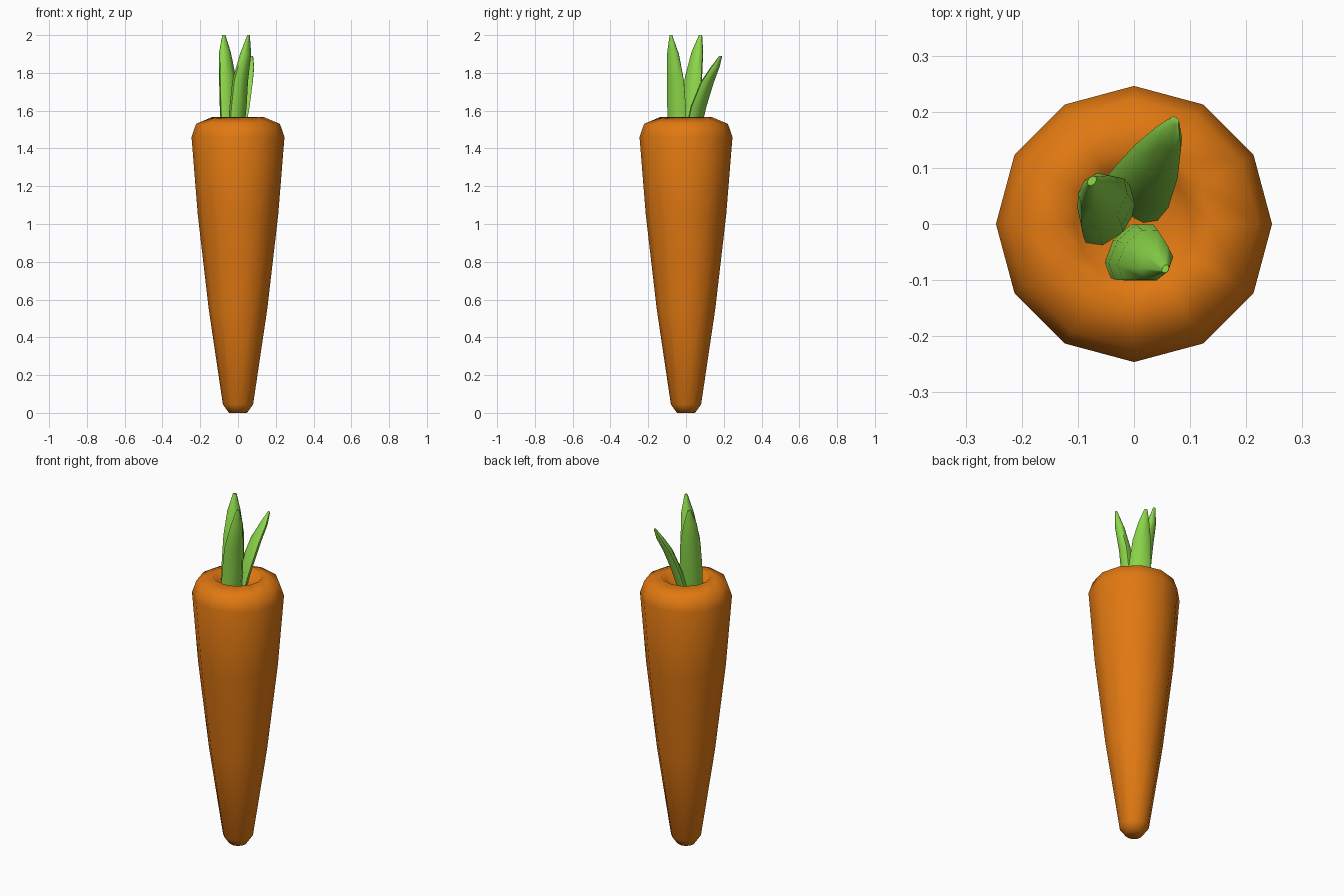
import bpy, bmesh
from math import sin, cos, pi, radians

if "Cube" in bpy.data.objects:
    bpy.data.objects.remove(bpy.data.objects["Cube"])


def material(name, color):
    mat = bpy.data.materials.new(name)
    mat.diffuse_color = color
    mat.use_nodes = True
    mat.node_tree.nodes["Principled BSDF"].inputs["Base Color"].default_value = mat.diffuse_color
    return mat


def loft(name, rings, mat, angle):
    """Skin a stack of equal-length vertex rings and cap both ends."""
    bm = bmesh.new()
    loops = [[bm.verts.new(p) for p in ring] for ring in rings]
    n = len(loops[0])
    for a, b in zip(loops, loops[1:]):
        for i in range(n):
            j = (i + 1) % n
            bm.faces.new((a[i], a[j], b[j], b[i]))
    bm.faces.new(loops[0][::-1])
    bm.faces.new(loops[-1])
    bmesh.ops.recalc_face_normals(bm, faces=bm.faces)
    mesh = bpy.data.meshes.new(name)
    bm.to_mesh(mesh)
    bm.free()
    obj = bpy.data.objects.new(name, mesh)
    bpy.context.collection.objects.link(obj)
    mesh.materials.append(mat)
    bpy.ops.object.select_all(action='DESELECT')
    obj.select_set(True)
    bpy.context.view_layer.objects.active = obj
    bpy.ops.object.shade_smooth_by_angle(angle=radians(angle))
    return obj


def ellipse(x, y, z, a, b, turn, sides):
    c, s = cos(radians(turn)), sin(radians(turn))
    pts = []
    for i in range(sides):
        t = 2 * pi * i / sides
        u, v = a * cos(t), b * sin(t)
        pts.append((x + u * c - v * s, y + u * s + v * c, z))
    return pts


orange = material("orange", (0.75, 0.19, 0.006, 1))
green = material("green", (0.27, 0.70, 0.07, 1))

# Root: twelve-sided tapered body with a dimpled crown
profile = [(0.048, 0), (0.08, 0.045), (0.155, 0.55), (0.213, 1.05), (0.246, 1.46),
           (0.222, 1.53), (0.135, 1.567), (0.105, 1.53), (0.05, 1.515)]
loft("root", [ellipse(0, 0, z, r, r, 0, 12) for r, z in profile], orange, 80)

# Leaves: (x, y, z, half width, half thickness) along each leaf, plus width angle
leaves = {
    "front_leaf": (55, [(-0.010, -0.048, 1.50, 0.058, 0.034), (0.0, -0.050, 1.62, 0.060, 0.036),
                        (0.012, -0.056, 1.76, 0.054, 0.034), (0.040, -0.069, 1.90, 0.036, 0.026),
                        (0.056, -0.080, 2.00, 0.008, 0.006)]),
    "left_leaf": (47, [(-0.044, 0.008, 1.50, 0.060, 0.034), (-0.048, 0.022, 1.62, 0.062, 0.036),
                       (-0.056, 0.040, 1.78, 0.056, 0.034), (-0.069, 0.060, 1.91, 0.036, 0.026),
                       (-0.075, 0.077, 2.00, 0.010, 0.007)]),
    "back_leaf": (-38, [(-0.008, 0.040, 1.50, 0.060, 0.026), (0.014, 0.066, 1.62, 0.060, 0.028),
                        (0.040, 0.112, 1.75, 0.048, 0.026), (0.061, 0.154, 1.83, 0.029, 0.020),
                        (0.072, 0.184, 1.89, 0.009, 0.007)]),
}
for name, (turn, path) in leaves.items():
    loft(name, [ellipse(*p, turn, 8) for p in path], green, 60)
